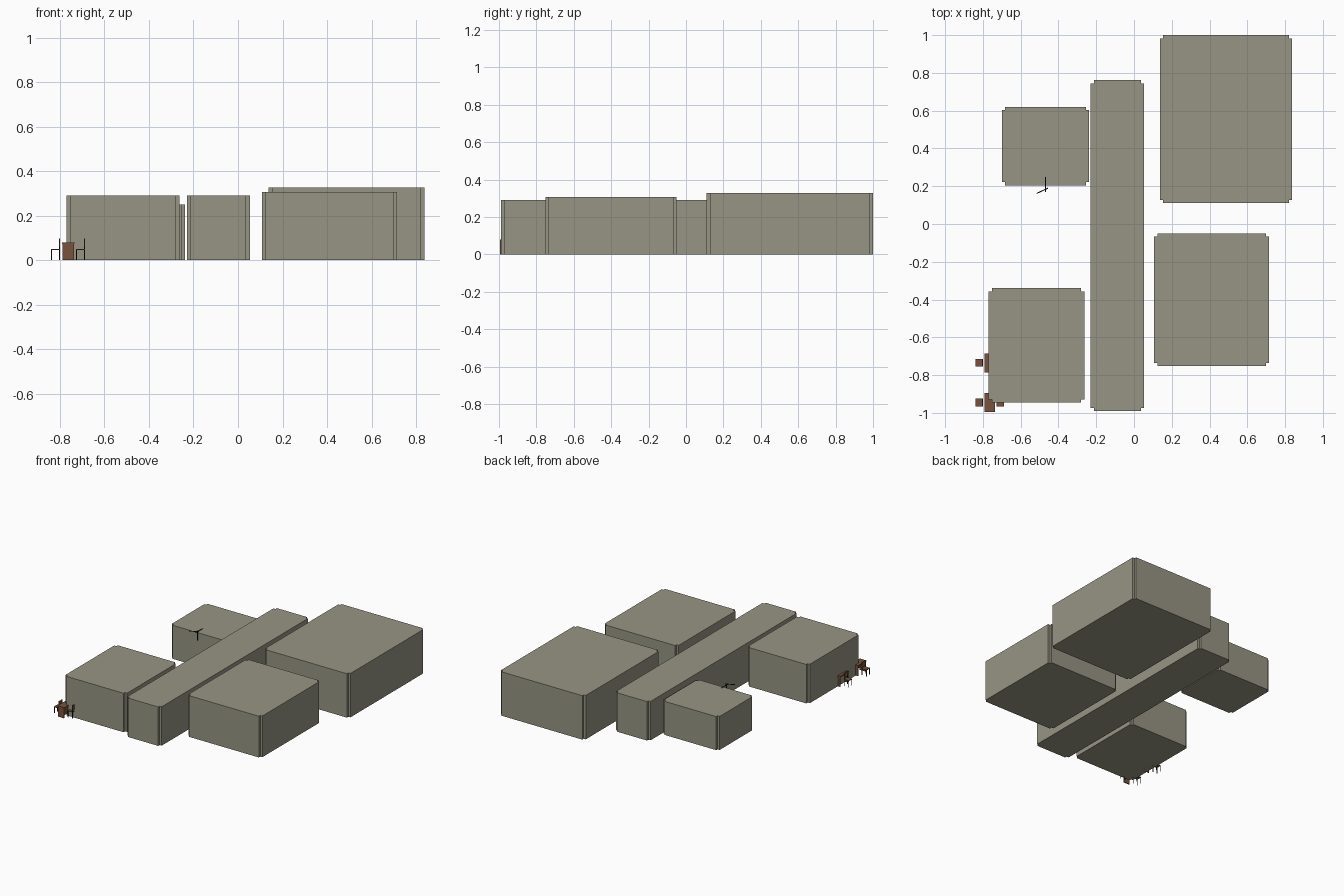
import bpy
import bmesh
from mathutils import Vector

if "Cube" in bpy.data.objects:
    bpy.data.objects.remove(bpy.data.objects["Cube"])


def material(name, r, g, b):
    mat = bpy.data.materials.new(name)
    mat.use_nodes = True
    mat.diffuse_color = (r, g, b, 1)
    bsdf = mat.node_tree.nodes["Principled BSDF"]
    bsdf.inputs["Base Color"].default_value = (r, g, b, 1)
    bsdf.inputs["Roughness"].default_value = 0.9
    return mat


STONE = material("grey_stone", 0.31, 0.30, 0.23)
WOOD = material("brown_wood", 0.19, 0.085, 0.045)
DARK = material("dark_metal", 0.015, 0.013, 0.013)


def finish(name, bm, mats):
    bmesh.ops.recalc_face_normals(bm, faces=bm.faces)
    mesh = bpy.data.meshes.new(name)
    bm.to_mesh(mesh)
    bm.free()
    for mat in mats:
        mesh.materials.append(mat)
    obj = bpy.data.objects.new(name, mesh)
    bpy.context.collection.objects.link(obj)
    return obj


def add_box(bm, lo, hi, slot=0):
    lo, hi = Vector(lo), Vector(hi)
    verts = bmesh.ops.create_cube(bm, size=1)["verts"]
    for v in verts:
        v.co = (lo + hi) / 2 + v.co * (hi - lo)
    for face in {f for v in verts for f in v.link_faces}:
        face.material_index = slot


def room(name, x0, x1, y0, y1, height, n=0.017):
    """Room block: a rectangle with a square notch at each corner, extruded."""
    outline = [(x0 + n, y0), (x1 - n, y0), (x1 - n, y0 + n), (x1, y0 + n),
               (x1, y1 - n), (x1 - n, y1 - n), (x1 - n, y1), (x0 + n, y1),
               (x0 + n, y1 - n), (x0, y1 - n), (x0, y0 + n), (x0 + n, y0 + n)]
    bm = bmesh.new()
    base = bm.faces.new([bm.verts.new((x, y, 0)) for x, y in outline])
    top = bmesh.ops.extrude_face_region(bm, geom=[base], use_keep_orig=True)
    moved = [g for g in top["geom"] if isinstance(g, bmesh.types.BMVert)]
    bmesh.ops.translate(bm, verts=moved, vec=(0, 0, height))
    finish(name, bm, [STONE])


def chair(name, x, y):
    bm = bmesh.new()
    h, t = 0.02, 0.004
    add_box(bm, (x - h, y - h, 0.045), (x + h, y + h, 0.05))
    add_box(bm, (x + h - t, y - h, 0.06), (x + h, y + h, 0.097))
    for sy in (-h, h - t):
        add_box(bm, (x - h, y + sy, 0), (x - h + t, y + sy + t, 0.045), 1)
        add_box(bm, (x + h - t, y + sy, 0), (x + h, y + sy + t, 0.06), 1)
    finish(name, bm, [WOOD, DARK])


def desk(name, x, y):
    bm = bmesh.new()
    w, d = 0.028, 0.05
    add_box(bm, (x - w, y - d, 0.072), (x + w, y + d, 0.08))
    for s in (-1, 1):
        add_box(bm, (x - w + 0.003, y + s * 0.045 - 0.004, 0),
                (x + w - 0.003, y + s * 0.045 + 0.004, 0.072))
    add_box(bm, (x + w - 0.01, y - 0.045, 0.02), (x + w - 0.004, y + 0.045, 0.072))
    finish(name, bm, [WOOD])


def rod(name, start, end, radius=0.003):
    start, end = Vector(start), Vector(end)
    bm = bmesh.new()
    bmesh.ops.create_cone(bm, cap_ends=True, segments=6, radius1=radius,
                          radius2=radius, depth=(end - start).length)
    obj = finish(name, bm, [DARK])
    obj.location = (start + end) / 2
    obj.rotation_euler = (end - start).to_track_quat("Z", "Y").to_euler()


# Room blocks and the long corridor
room("front_right_room", -0.77, -0.263, -0.945, -0.34, 0.29)
room("back_right_room", -0.70, -0.238, 0.205, 0.62, 0.25)
room("corridor", -0.23, 0.053, -0.99, 0.762, 0.29)
room("back_left_room", 0.137, 0.837, 0.11, 1.0, 0.327)
room("front_left_room", 0.107, 0.715, -0.752, -0.05, 0.307)

# Two desks, each with a chair on either side
for label, y in (("front", -0.945), ("back", -0.735)):
    desk(label + "_desk", -0.763, y)
    chair(label + "_outer_chair", -0.82, y)
    chair(label + "_inner_chair", -0.707, y)

# Thin bracket at the edge of the low roof
rod("bracket_post", (-0.468, 0.19, 0.2), (-0.468, 0.19, 0.272))
rod("bracket_arm", (-0.468, 0.17, 0.265), (-0.468, 0.25, 0.265))
rod("bracket_bar", (-0.515, 0.162, 0.268), (-0.455, 0.19, 0.268))
